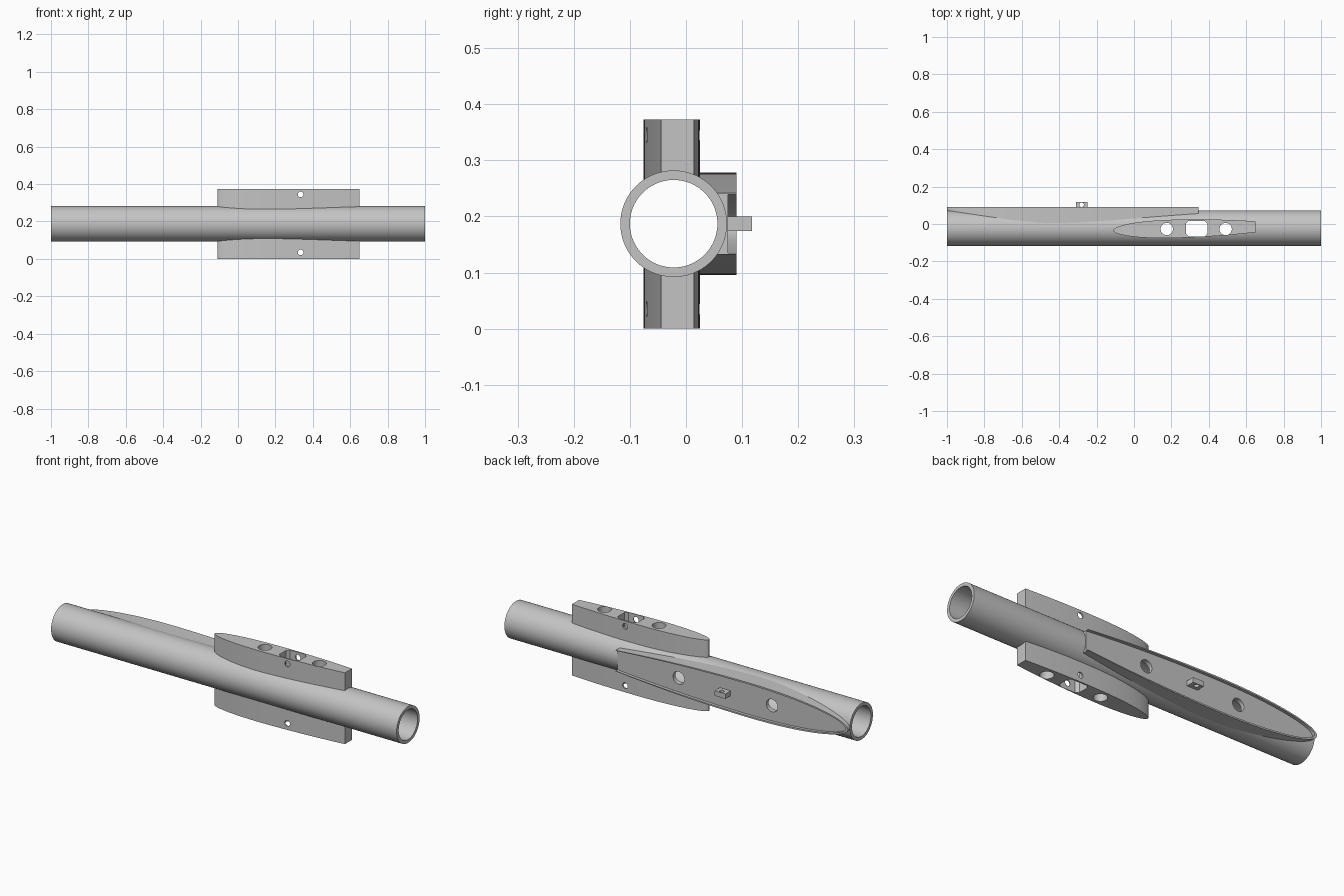
import bpy, bmesh, math
from mathutils import Matrix, Vector

if "Cube" in bpy.data.objects:
    bpy.data.objects.remove(bpy.data.objects["Cube"])

grey = bpy.data.materials.new("light grey")
grey.use_nodes = True
colour = (0.55, 0.55, 0.55, 1)
grey.diffuse_color = colour
grey.node_tree.nodes["Principled BSDF"].inputs["Base Color"].default_value = colour

AXIS = Vector((0, -0.022, 0.187))   # tube centre line
OUTER, INNER = 0.095, 0.078
ROT = {"X": Matrix.Rotation(math.pi / 2, 4, "Y"),
       "Y": Matrix.Rotation(math.pi / 2, 4, "X"),
       "Z": Matrix.Identity(4)}


def make(name, bm):
    bmesh.ops.recalc_face_normals(bm, faces=bm.faces)
    mesh = bpy.data.meshes.new(name)
    bm.to_mesh(mesh)
    bm.free()
    mesh.materials.append(grey)
    ob = bpy.data.objects.new(name, mesh)
    bpy.context.collection.objects.link(ob)
    return ob


def cylinder(name, centre, radius, length, axis, sides=32):
    bm = bmesh.new()
    bmesh.ops.create_cone(bm, cap_ends=True, segments=sides, radius1=radius, radius2=radius,
                          depth=length, matrix=Matrix.Translation(centre) @ ROT[axis])
    return make(name, bm)


def prism(name, outline, low, high, place):
    """Extrude an outline; place maps (u, v, height) to a point."""
    bm = bmesh.new()
    face = bm.faces.new([bm.verts.new(place(u, v, low)) for u, v in outline])
    new = bmesh.ops.extrude_face_region(bm, geom=[face])["geom"]
    for v, (a, b) in zip([g for g in new if isinstance(g, bmesh.types.BMVert)], outline):
        v.co += Vector(place(a, b, high)) - Vector(place(a, b, low))
    return make(name, bm)


def foil(start, end, half, steps=40):
    """Round nose, widest before the middle, blunt tail."""
    side = []
    for i in range(1, steps + 1):
        t = (i / steps) ** 1.7
        if t < 0.42:
            w = math.sqrt(1 - (1 - t / 0.42) ** 2)
        else:
            w = 1 - 0.4 * ((t - 0.42) / 0.58) ** 2
        side.append((start + t * (end - start), half * w))
    return [(start, 0)] + side + [(x, -w) for x, w in reversed(side)]


def cut(ob, cutters):
    for c in cutters:
        c.hide_render = True
        mod = ob.modifiers.new("cut", "BOOLEAN")
        mod.operation, mod.solver, mod.object = "DIFFERENCE", "EXACT", c
        bpy.context.view_layer.objects.active = ob
        bpy.ops.object.modifier_apply(modifier=mod.name)


def upright(x, y, z):
    return (x, y, z)


def backward(x, z, y):
    return (x, y, AXIS.z + z)


# Cutters shared by several parts
bore = cylinder("bore_cutter", AXIS, INNER, 3, "X", 96)
seat = cylinder("seat_cutter", AXIS, OUTER - 0.006, 3, "X", 96)
fin_holes = [cylinder("fin_hole_cutter", (x, -0.027, 0.187), 0.033, 1, "Z") for x in (0.175, 0.49)]
a, b, c = 0.058, 0.041, 0.014
corner = [(a, b - c), (a - c, b), (c - a, b), (-a, b - c)]
slot_shape = corner + [(-x, -y) for x, y in corner]
slot = prism("slot_cutter", [(0.335 + x, -0.025 + y) for x, y in slot_shape], -0.2, 0.6, upright)
pad_holes = [cylinder("pad_hole_cutter", (x, 0.1, AXIS.z), 0.033, 0.2, "Y") for x in (-0.01, -0.55)]

# Hollow main tube
tube = cylinder("main_tube", AXIS, OUTER, 2, "X", 96)
cut(tube, [bore, *fin_holes, slot, *pad_holes])

# Upper and lower fins, slightly skewed along their length
fin_outline = [(x, y - 0.034 + 0.025 * (x + 0.11)) for x, y in foil(-0.11, 0.65, 0.049)]
parts = [tube]
for name, low, high, pin_z in (("upper_fin", 0.187, 0.373, 0.345), ("lower_fin", 0, 0.187, 0.035)):
    fin = prism(name, fin_outline, low, high, upright)
    pin = cylinder("pin_hole_cutter", (0.335, 0, pin_z), 0.015, 0.5, "Y", 24)
    cut(fin, [seat, *fin_holes, slot, pin])
    bpy.data.objects.remove(pin)
    parts.append(fin)

# Mounting pad on the back with a raised rim, open at its tail
pad = prism("mounting_pad", foil(-1, 0.345, 0.091), AXIS.y, 0.09, backward)
recess = prism("recess_cutter", foil(-0.986, 0.37, 0.083), 0.0745, 0.2, backward)
cut(pad, [seat, recess, *pad_holes])
parts.append(pad)

# Small pierced lug in the pad
lug_shape = [(-0.031, -0.013), (0.031, -0.013), (0.031, 0.013), (-0.031, 0.013)]
lug = prism("pad_lug", [(x - 0.28, z) for x, z in lug_shape], 0.072, 0.118, backward)
lug_hole = cylinder("lug_hole_cutter", (-0.28, 0.103, AXIS.z), 0.012, 0.2, "Z", 24)
cut(lug, [lug_hole])
parts.append(lug)

for helper in [bore, seat, slot, recess, lug_hole, *fin_holes, *pad_holes]:
    bpy.data.objects.remove(helper)

# Smooth curved surfaces, crisp edges
bpy.ops.object.select_all(action="DESELECT")
for ob in parts:
    ob.select_set(True)
bpy.context.view_layer.objects.active = tube
bpy.ops.object.shade_smooth_by_angle(angle=math.radians(30))
